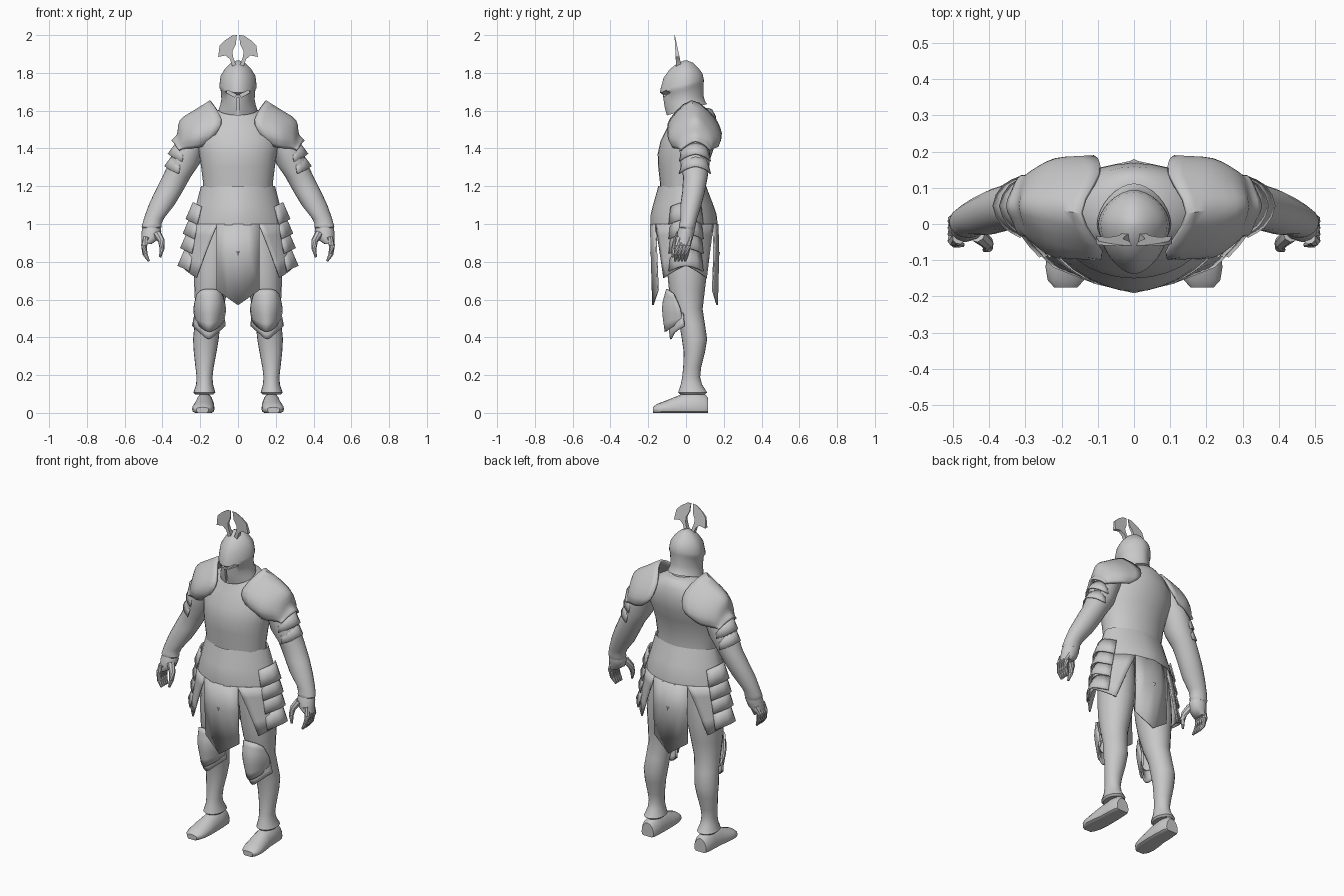
import bpy, bmesh, math
from mathutils import Vector

steel = bpy.data.materials.new("steel_grey")
steel.diffuse_color = (0.58, 0.58, 0.58, 1)


def finish(name, bm, mirror=False, thick=0, angle=40):
    if not thick:
        bmesh.ops.recalc_face_normals(bm, faces=bm.faces)
    me = bpy.data.meshes.new(name)
    bm.to_mesh(me)
    bm.free()
    me.materials.append(steel)
    ob = bpy.data.objects.new(name, me)
    bpy.context.collection.objects.link(ob)
    bpy.ops.object.select_all(action='DESELECT')
    ob.select_set(True)
    bpy.context.view_layer.objects.active = ob
    bpy.ops.object.shade_smooth_by_angle(angle=math.radians(angle))
    if thick:
        m = ob.modifiers.new("thickness", 'SOLIDIFY')
        m.thickness, m.offset = thick, 0
    if mirror:
        ob.modifiers.new("mirror", 'MIRROR').use_mirror_merge = False
    return ob


def skin(name, rings, closed=True, **kw):
    """Bridge rows of points; closed rows become a capped body."""
    bm = bmesh.new()
    vs = [[bm.verts.new(p) for p in r] for r in rings]
    n = len(vs[0])
    for a, b in zip(vs, vs[1:]):
        for i in range(n if closed else n - 1):
            j = (i + 1) % n
            bm.faces.new((a[i], a[j], b[j], b[i]))
    if closed:
        bm.faces.new(vs[0])
        bm.faces.new(vs[-1])
    return finish(name, bm, **kw)


def oval(t, z, a, f, b, x0=0, tilt=0, point=1.0):
    """Point at angle t on an oval; point > 1 gives it a keel front and back."""
    c, s = math.cos(t), math.sin(t)
    mid = (f + b) / 2 if point == 1 else 0.0
    y = mid + abs(s) ** point * ((b - mid) if s > 0 else (f - mid))
    return (x0 + a * math.copysign(abs(c) ** point, c), y, z + tilt * s)


def body(name, rows, n=20, point=1.0, **kw):
    """Stacked rings from (z, half width, front y, back y[, centre x, tilt])."""
    return skin(name, [[oval(2 * math.pi * i / n, *r, point=point) for i in range(n)] for r in rows], **kw)


def spline(pts, k):
    p = [Vector(q) for q in pts]
    p = [2 * p[0] - p[1]] + p + [2 * p[-1] - p[-2]]
    out = []
    for a, b, c, d in zip(p, p[1:], p[2:], p[3:]):
        for i in range(k):
            t = i / k
            out.append(b + 0.5 * t * (c - a + t * (2 * a - 5 * b + 4 * c - d
                       + t * (3 * (b - c) + d - a))))
    return out + [p[-2]]


def plate(name, rows, k=3, thick=0.01, **kw):
    """Curved armour plate through a coarse grid of points."""
    rows = [spline(r, k) for r in rows]
    cols = [spline(c, k) for c in zip(*rows)]
    return skin(name, cols, closed=False, thick=thick, **kw)


def tube(name, path, radii, n=8, **kw):
    path = [Vector(p) for p in path]
    rings = []
    for i, p in enumerate(path):
        d = path[min(i + 1, len(path) - 1)] - path[max(i - 1, 0)]
        q = d.to_track_quat('Z', 'Y')
        rings.append([p + q @ Vector((radii[i] * math.cos(2 * math.pi * j / n),
                                      radii[i] * math.sin(2 * math.pi * j / n), 0)) for j in range(n)])
    return skin(name, rings, **kw)


# Breastplate and neck
body("breastplate", [(1.0, .17, -.12, .11), (1.15, .182, -.135, .105), (1.22, .185, -.138, .105),
     (1.3, .195, -.147, .115), (1.37, .205, -.15, .137), (1.44, .22, -.135, .16), (1.51, .21, -.10, .168),
     (1.57, .16, -.07, .158), (1.605, .10, -.055, .14), (1.615, .07, -.045, .12)], n=28)
body("neck", [(1.58, .075, -.05, .095), (1.67, .07, -.06, .08)])

# Helmet with carved eye slits and nose slit
helmet = body("helmet", [(1.866, .006, -.008, .006), (1.852, .038, -.045, .04), (1.82, .07, -.085, .07),
     (1.785, .092, -.118, .088, 0, .01), (1.74, .098, -.135, .094, 0, .025), (1.724, .099, -.138, .094, 0, .028),
     (1.712, .092, -.122, .093, 0, .028), (1.66, .088, -.118, .093, 0, .02), (1.63, .094, -.112, .10, 0, .02),
     (1.605, .102, -.102, .112, 0, .03)], n=32, point=1.15)


def cutter(name, loc, size, roll):
    bpy.ops.mesh.primitive_cube_add(size=1, location=loc, rotation=(0, roll, 0))
    ob = bpy.context.object
    ob.name, ob.scale = name, size
    ob.hide_render = True
    ob.hide_set(True)
    m = helmet.modifiers.new(name, 'BOOLEAN')
    m.operation, m.object, m.solver = 'DIFFERENCE', ob, 'EXACT'


for s, side in ((1, "left"), (-1, "right")):
    cutter("eye_slit_cutter_" + side, (s * .036, -.105, 1.69), (.052, .08, .016), -s * .45)
cutter("nose_slit_cutter", (0, -.125, 1.61), (.012, .05, .12), 0)

# Twin crest blades, leaning forward
outline = [(.008, 1.835), (.03, 1.835), (.042, 1.872), (.066, 1.892), (.105, 1.885), (.097, 1.945),
           (.07, 1.972), (.03, 1.998), (.006, 2.0), (.012, 1.95), (.03, 1.915), (.026, 1.885)]
blade = []
for side in (-1, 1):
    blade.append([(x, -.038 - .022 * (z - 1.835) / .165 + side * .014 * (2.01 - z) / .17, z) for x, z in outline])
skin("crest_blade", blade, mirror=True)

# Shoulder guards: arches from the collar outwards, flared at the lower rim
plate("shoulder_guard", [
    [(.17, -.055, 1.42), (.115, -.09, 1.48), (.088, -.08, 1.555), (.145, .03, 1.65), (.095, .14, 1.57), (.11, .184, 1.48), (.18, .165, 1.42)],
    [(.22, -.065, 1.405), (.215, -.088, 1.46), (.21, -.055, 1.535), (.22, .04, 1.603), (.21, .13, 1.545), (.215, .175, 1.46), (.22, .165, 1.41)],
    [(.275, -.04, 1.40), (.28, -.045, 1.445), (.285, -.015, 1.505), (.302, .05, 1.547), (.285, .11, 1.505), (.28, .142, 1.445), (.275, .14, 1.40)],
    [(.30, -.03, 1.395), (.305, -.02, 1.42), (.31, .005, 1.45), (.317, .05, 1.475), (.31, .10, 1.45), (.305, .12, 1.42), (.30, .13, 1.395)],
    [(.31, -.03, 1.39), (.32, -.02, 1.40), (.332, .01, 1.42), (.349, .05, 1.438), (.332, .095, 1.42), (.32, .12, 1.40), (.31, .13, 1.39)]],
    thick=.012, mirror=True)

# Arms, with pointed bands on the outer side
body("arm", [(1.53, .06, -.02, .12, .195), (1.48, .075, -.03, .125, .22), (1.42, .08, -.035, .13, .25), (1.32, .083, -.03, .125, .285),
     (1.25, .075, -.015, .115, .325), (1.17, .073, -.02, .10, .368), (1.10, .068, -.03, .082, .405),
     (1.03, .053, -.03, .06, .445), (1.0, .05, -.035, .052, .456), (.985, .053, -.038, .05, .457), (.97, .045, -.03, .045, .458)], mirror=True)
for i, (x, z) in enumerate(((.37, 1.37), (.388, 1.305))):
    plate("arm_band_%d" % (i + 1), [
        [(x - .085, -.02, z + .02), (x - .055, .0, z + .045), (x - .04, .05, z + .055), (x - .055, .10, z + .045), (x - .085, .115, z + .02)],
        [(x - .075, -.036, z - .04), (x - .027, -.005, z - .018), (x, .05, z), (x - .027, .105, z - .018), (x - .075, .13, z - .04)]],
        k=2, thick=.006, mirror=True)

# Hands with curled fingers held together
body("palm", [(1.0, .044, -.028, .045, .458), (.96, .052, -.045, .045, .458), (.92, .046, -.05, .035, .465),
     (.895, .028, -.05, .026, .484)], n=12, mirror=True)
for i in range(4):
    y = .016 - .018 * i
    tube("finger_%d" % (i + 1), [(.484, y, .93), (.498, y - .006, .885), (.492, y - .014, .84), (.472, y - .02, .803)],
         [.018, .017, .014, .006], mirror=True)
tube("thumb", [(.43, -.03, .95), (.405, -.052, .91), (.402, -.064, .87), (.412, -.072, .825)], [.022, .018, .014, .006], mirror=True)

# Hip skirt with a keeled front
KEEL = 1.15
body("hip_skirt", [(1.14, .17, -.12, .10), (1.20, .196, -.147, .107), (1.17, .204, -.155, .118), (1.10, .222, -.175, .145),
     (1.05, .237, -.187, .162), (.995, .25, -.187, .168)], n=32, point=KEEL)

# Pointed cloth panels with a small raised fold, front and back
for name, y0, y1, low, out in (("front", -.16, -.187, .012, -1), ("back", .144, .168, -.003, 1)):
    xs = (-.112, -.056, 0, .056, .112)
    rows = []
    for z, tip, lift in ((1.0, 0, 0), (.84, 0, .004), (.65, .08, low)):
        rows.append([(x, y1 + (y0 - y1) * abs(x) / .112 + lift, z - tip * (1 - abs(x) / .112)) for x in xs])
    skin(name + "_panel", rows, closed=False, thick=.008)
    y = y1 + .004
    bm = bmesh.new()
    v = [bm.verts.new(p) for p in ((-.035, y - out * .012, .865), (.035, y - out * .012, .865),
                                   (0, y, .815), (0, y + out * .008, .85))]
    for f in ((0, 1, 2), (0, 1, 3), (1, 2, 3), (2, 0, 3)):
        bm.faces.new([v[i] for i in f])
    finish(name + "_fold", bm)

# Flared side panels and their stepped outer bands
rows = []
for z, a, f, b, ang, dip in ((1.0, .25, -.187, .168, 61, 0), (.89, .27, -.19, .172, 50, .02), (.78, .293, -.20, .183, 39, .065)):
    row = []
    for i in range(9):
        u = -1 + i / 4
        x, y, zz = oval(math.radians(ang) * u, z, a, f, b, point=KEEL)
        row.append((x, y, zz - dip * abs(u) ** 1.3))
    rows.append(row)
plate("side_panel", rows, k=2, thick=.008, mirror=True)
for i, (z, x) in enumerate(((1.022, .268), (.945, .283), (.868, .297), (.775, .311))):
    plate("side_band_%d" % (i + 1), [
        [(x - .075, -.08, z + .07), (x - .037, -.025, z + .09), (x - .037, .025, z + .09), (x - .075, .08, z + .07)],
        [(x - .052, -.09, z - .025), (x, -.028, z), (x, .028, z), (x - .052, .09, z - .025)]], k=2, thick=.007, mirror=True)

# Legs with flared ankle guards
body("leg", [(1.0, .09, -.10, .10, .12), (.86, .103, -.105, .11, .128), (.75, .1, -.10, .112, .135),
     (.65, .088, -.09, .10, .143), (.55, .074, -.065, .088, .152), (.47, .068, -.035, .10, .162), (.39, .068, -.022, .112, .17),
     (.32, .06, -.012, .10, .174), (.24, .048, -.015, .08, .177), (.19, .042, -.02, .075, .177), (.15, .045, -.028, .085, .177),
     (.108, .058, -.042, .112, .178), (.098, .048, -.03, .10, .178)], mirror=True)

# Knee guards and the pointed plate beneath
plate("knee_guard", [
    [(.215, -.065, .63), (.19, -.09, .65), (.15, -.10, .655), (.11, -.09, .65), (.085, -.065, .63)],
    [(.232, -.03, .55), (.20, -.095, .56), (.15, -.122, .56), (.10, -.095, .56), (.068, -.03, .55)],
    [(.22, -.02, .48), (.19, -.08, .45), (.152, -.108, .43), (.112, -.08, .45), (.08, -.02, .48)]], mirror=True)
plate("knee_point", [
    [(.225, -.015, .53), (.195, -.07, .49), (.153, -.09, .47), (.11, -.07, .49), (.075, -.015, .53)],
    [(.24, -.01, .46), (.20, -.06, .425), (.155, -.08, .39), (.11, -.06, .425), (.07, -.01, .46)]], mirror=True)

# Shoes: sections from heel to toe, flattened on the sole
rings = []
for y, x, a, h in ((.116, .177, .04, .08), (.10, .177, .048, .10), (.04, .177, .052, .11), (-.02, .178, .054, .10),
                   (-.07, .182, .058, .08), (-.12, .186, .058, .06), (-.155, .188, .05, .047), (-.175, .188, .032, .03)):
    ring = []
    for i in range(16):
        t = 2 * math.pi * i / 16
        s = math.sin(t)
        z = .02 + (h - .02) * s if s > 0 else max(0, .02 + .035 * s)
        ring.append((x + a * math.cos(t), y, z))
    rings.append(ring)
skin("shoe", rings, mirror=True)
